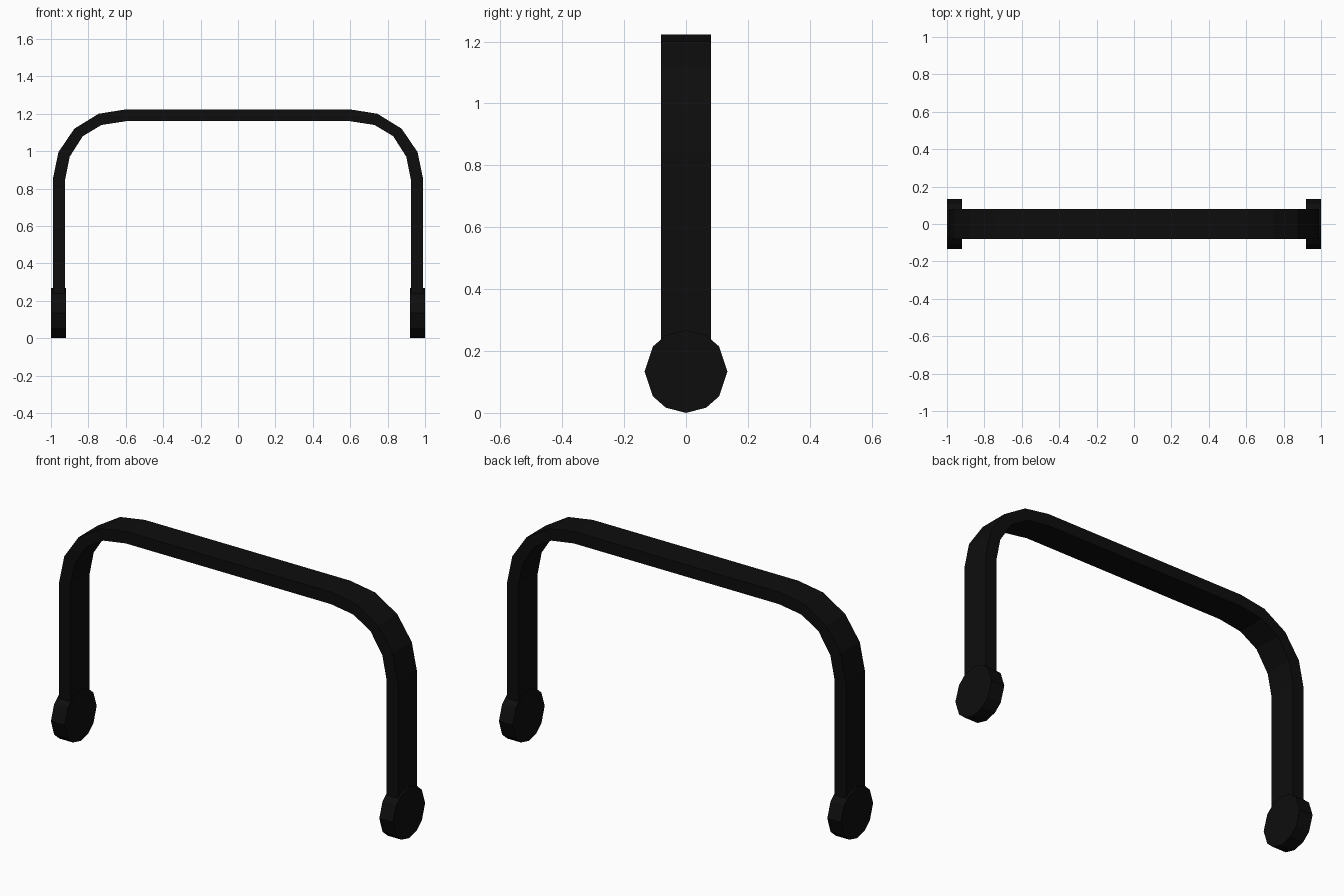
import bpy, bmesh
from math import radians, cos, sin

cube = bpy.data.objects.get("Cube")
if cube:
    bpy.data.objects.remove(cube, do_unlink=True)

# Single near-black finish
black = bpy.data.materials.new("matte_black")
black.use_nodes = True
colour = (0.004, 0.004, 0.004, 1)
black.diffuse_color = colour
black.node_tree.nodes["Principled BSDF"].inputs["Base Color"].default_value = colour


def make_object(name, bm):
    bmesh.ops.recalc_face_normals(bm, faces=bm.faces)
    mesh = bpy.data.meshes.new(name)
    bm.to_mesh(mesh)
    bm.free()
    mesh.materials.append(black)
    obj = bpy.data.objects.new(name, mesh)
    bpy.context.collection.objects.link(obj)
    return obj


# Bent flat bar: matching outer and inner outlines for the +x half, foot to middle
outer = [(0.99, 0.134), (0.99, 0.85), (0.96, 0.995), (0.875, 1.12), (0.745, 1.2), (0.6, 1.223)]
inner = [(0.924, 0.134), (0.924, 0.85), (0.9, 0.97), (0.83, 1.08), (0.73, 1.14), (0.6, 1.16)]
outer += [(-x, z) for x, z in reversed(outer)]
inner += [(-x, z) for x, z in reversed(inner)]
half_width = 0.08

bm = bmesh.new()
rings = []
for (xo, zo), (xi, zi) in zip(outer, inner):
    corners = [(xo, -half_width, zo), (xo, half_width, zo),
               (xi, half_width, zi), (xi, -half_width, zi)]
    rings.append([bm.verts.new(c) for c in corners])
for a, b in zip(rings, rings[1:]):
    for i in range(4):
        j = (i + 1) % 4
        bm.faces.new((a[i], a[j], b[j], b[i]))
bm.faces.new(rings[0])
bm.faces.new(rings[-1])
make_object("bent_bar", bm)

# Faceted mounting disc at the bottom of each leg
quarter = [0, 37, 61]
angles = quarter + [90] + [180 - a for a in reversed(quarter)]
angles += [360 - a for a in reversed(angles[1:-1])]
radius = 0.134

for name, side in (("left_mount_disc", 1), ("right_mount_disc", -1)):
    bm = bmesh.new()
    rim = [bm.verts.new((side * 0.92, radius * cos(radians(a)), radius + radius * sin(radians(a))))
           for a in angles]
    face = bm.faces.new(rim)
    grown = bmesh.ops.extrude_face_region(bm, geom=[face], use_keep_orig=True)
    moved = [v for v in grown["geom"] if isinstance(v, bmesh.types.BMVert)]
    bmesh.ops.translate(bm, verts=moved, vec=(side * 0.08, 0, 0))
    make_object(name, bm)
